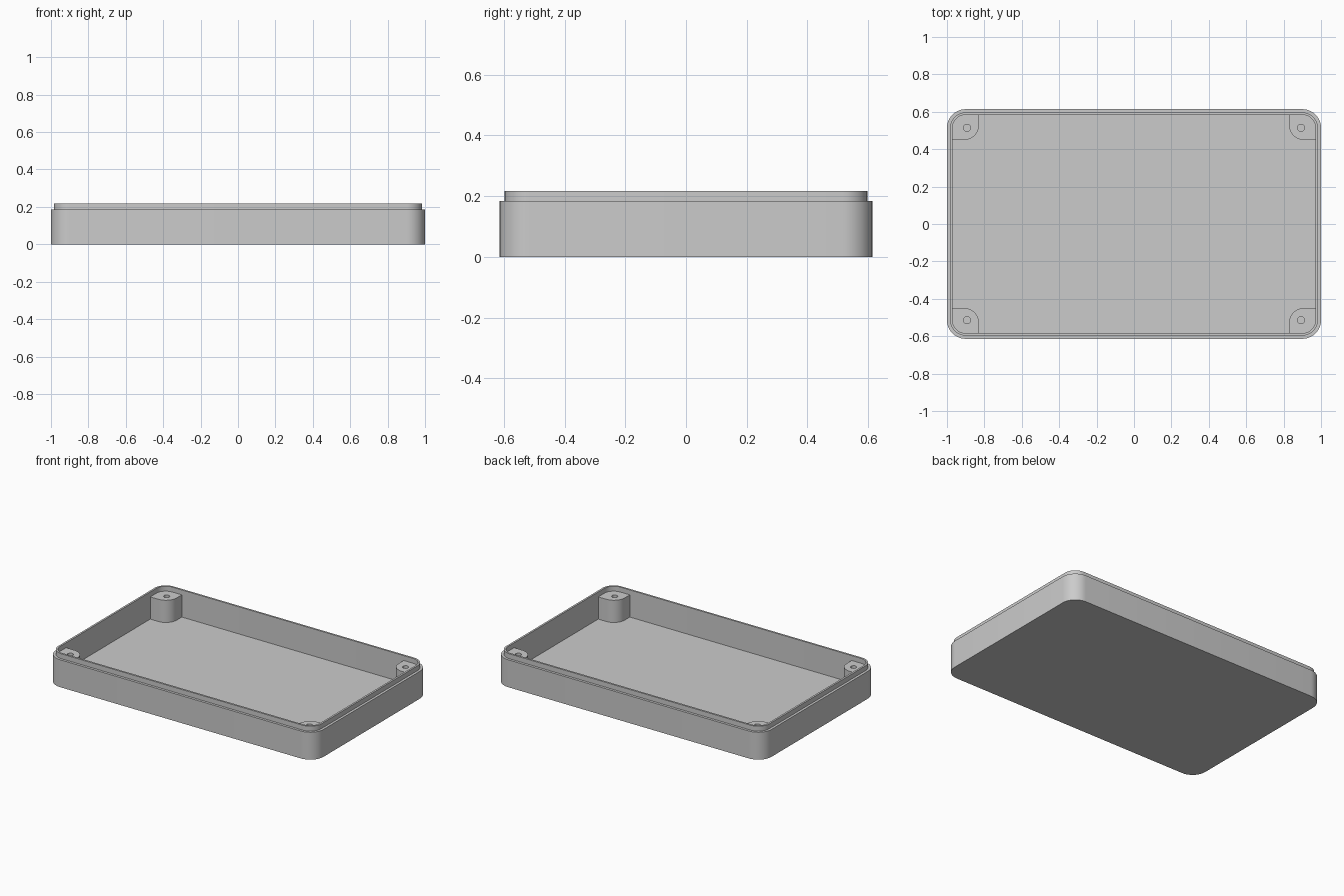
import bpy, bmesh, math

if "Cube" in bpy.data.objects:
    bpy.data.objects.remove(bpy.data.objects["Cube"], do_unlink=True)

SEG = 10  # segments per rounded corner

plastic = bpy.data.materials.new("grey plastic")
plastic.use_nodes = True
GREY = (0.6, 0.6, 0.6, 1)
plastic.diffuse_color = GREY
plastic.node_tree.nodes["Principled BSDF"].inputs["Base Color"].default_value = GREY


def ring(x, y, half_x, half_y, radii, z):
    """Rounded rectangle, corners counter-clockwise from (+x, +y)."""
    points = []
    signs = ((1, 1), (-1, 1), (-1, -1), (1, -1))
    for i, ((sx, sy), r) in enumerate(zip(signs, radii)):
        for k in range(SEG + 1):
            a = math.pi / 2 * (i + k / SEG)
            points.append((x + sx * (half_x - r) + r * math.cos(a),
                           y + sy * (half_y - r) + r * math.sin(a), z))
    return points


def loft(name, rings):
    """Skin the rings in order and cap both ends."""
    bm = bmesh.new()
    loops = [[bm.verts.new(p) for p in pts] for pts in rings]
    for low, high in zip(loops, loops[1:]):
        for i in range(len(low)):
            j = (i + 1) % len(low)
            bm.faces.new((low[i], low[j], high[j], high[i]))
    bm.faces.new(loops[0][::-1])
    bm.faces.new(loops[-1])
    bmesh.ops.remove_doubles(bm, verts=bm.verts[:], dist=1e-5)
    bmesh.ops.recalc_face_normals(bm, faces=bm.faces[:])
    mesh = bpy.data.meshes.new(name)
    bm.to_mesh(mesh)
    bm.free()
    mesh.materials.append(plastic)
    obj = bpy.data.objects.new(name, mesh)
    bpy.context.collection.objects.link(obj)
    bpy.ops.object.select_all(action="DESELECT")
    obj.select_set(True)
    bpy.context.view_layer.objects.active = obj
    bpy.ops.object.shade_smooth_by_angle(angle=math.radians(30))
    return obj


HX, HY, R = 1.0, 0.614, 0.1
FLOOR, SHOULDER, RIM = 0.035, 0.185, 0.218


def wall(inset, z):
    return ring(0, 0, HX - inset, HY - inset, [R - inset] * 4, z)


# Open tray: outer wall, stepped lip, inner wall and floor
loft("tray", [wall(0, 0), wall(0, SHOULDER), wall(0.017, SHOULDER),
              wall(0.017, RIM), wall(0.03, RIM), wall(0.03, FLOOR)])


# Corner screw posts with blind holes
def post(z):
    return ring(0.901, 0.518, 0.072, 0.069, (0.071, 0, 0.08, 0), z)


def hole(z):
    return ring(0.893, 0.514, 0.019, 0.019, [0.019] * 4, z)


posts = loft("screw_posts", [post(0.03), post(SHOULDER), hole(SHOULDER), hole(0.06)])
mirror = posts.modifiers.new("four corners", "MIRROR")
mirror.use_axis = (True, True, False)
mirror.use_mirror_merge = False
